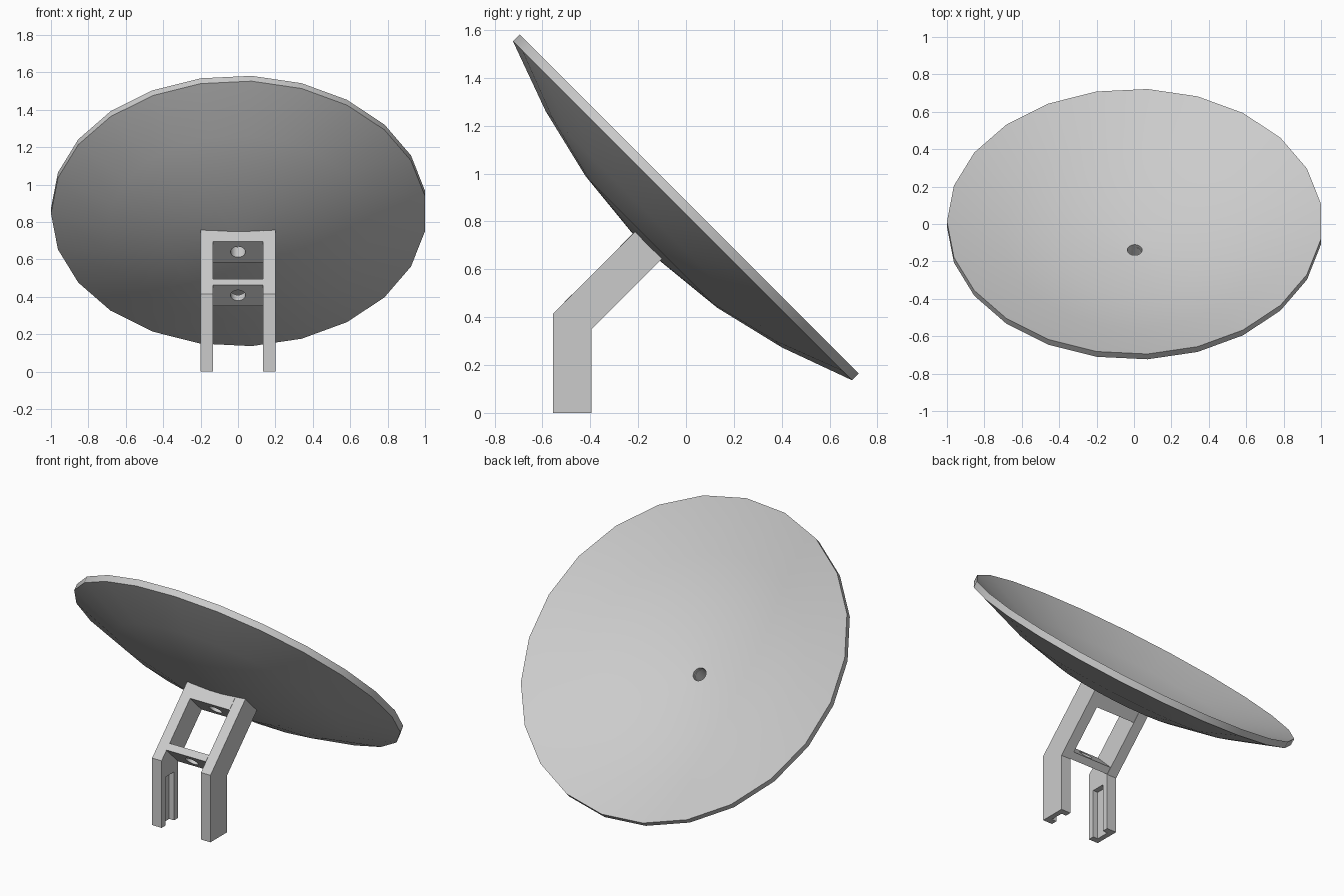
import bpy, bmesh, math
from mathutils import Matrix

if "Cube" in bpy.data.objects:
    bpy.data.objects.remove(bpy.data.objects["Cube"], do_unlink=True)

# One plain grey for everything
grey = bpy.data.materials.new("light_grey")
grey.use_nodes = True
colour = (0.6, 0.6, 0.6, 1)
grey.diffuse_color = colour
grey.node_tree.nodes["Principled BSDF"].inputs["Base Color"].default_value = colour

# Tilted frame: origin at the rim centre, local z along the dish axis
TILT = Matrix.Translation((0, -0.015, 0.845)) @ Matrix.Rotation(math.radians(-45), 4, 'X')
SIDES = 23
HOLE = 0.04
HALF = 0.2      # half width of the mount
INNER = 0.135   # inner face of the legs


def make(name, bm, matrix=Matrix()):
    bmesh.ops.recalc_face_normals(bm, faces=bm.faces)
    bm.transform(matrix)
    mesh = bpy.data.meshes.new(name)
    bm.to_mesh(mesh)
    bm.free()
    mesh.materials.append(grey)
    obj = bpy.data.objects.new(name, mesh)
    bpy.context.collection.objects.link(obj)
    return obj


def box(name, lo, hi, matrix=Matrix()):
    bm = bmesh.new()
    bmesh.ops.create_cube(bm, size=1)
    for v in bm.verts:
        v.co = [l + (c + 0.5) * (h - l) for c, l, h in zip(v.co, lo, hi)]
    return make(name, bm, matrix)


def activate(obj):
    bpy.ops.object.select_all(action='DESELECT')
    obj.select_set(True)
    bpy.context.view_layer.objects.active = obj


def cut(obj, cutter):
    activate(obj)
    mod = obj.modifiers.new("cut", 'BOOLEAN')
    mod.operation = 'DIFFERENCE'
    mod.solver = 'EXACT'
    mod.object = cutter
    bpy.ops.object.modifier_apply(modifier=mod.name)
    bpy.data.objects.remove(cutter, do_unlink=True)


# Dish: revolved shell with a centre hole
outer = [(HOLE, -0.215), (0.09, -0.214), (0.39, -0.184), (0.70, -0.11), (1.004, 0)]
profile = outer + [(r, a + 0.04) for r, a in reversed(outer)]
bm = bmesh.new()
rings = []
for r, a in profile:
    angles = [math.pi + math.tau * i / SIDES for i in range(SIDES)]
    rings.append([bm.verts.new((r * math.cos(t) + 0.004, r * math.sin(t), a)) for t in angles])
for k, ring in enumerate(rings):
    after = rings[(k + 1) % len(rings)]
    for i in range(SIDES):
        j = (i + 1) % SIDES
        bm.faces.new((ring[i], ring[j], after[j], after[i]))
parts = [make("dish", bm, TILT)]

# Bent legs, each with a slot in its inner face open at the bottom
leg_outline = [(-0.555, 0), (-0.395, 0), (-0.395, 0.35),
               (-0.095, 0.65), (-0.208, 0.762), (-0.555, 0.415)]
for side, name in ((1, "left"), (-1, "right")):
    bm = bmesh.new()
    face = bm.faces.new([bm.verts.new((side * INNER, y, z)) for y, z in leg_outline])
    ext = bmesh.ops.extrude_face_region(bm, geom=[face])
    moved = [v for v in ext["geom"] if isinstance(v, bmesh.types.BMVert)]
    bmesh.ops.translate(bm, verts=moved, vec=(side * (HALF - INNER), 0, 0))
    leg = make(name + "_leg", bm)
    xs = sorted((side * 0.1, side * (INNER + 0.033)))
    cut(leg, box("slot_cutter", (xs[0], -0.517, -0.1), (xs[1], -0.433, 0.3)))
    parts.append(leg)

# Crossbars between the legs, drilled along the dish axis
for name, low, high in (("upper_crossbar", -0.29, -0.195), ("lower_crossbar", -0.618, -0.575)):
    bar = box(name, (-INNER, -0.0795, low), (INNER, 0.0795, high), TILT)
    bm = bmesh.new()
    bmesh.ops.create_cone(bm, cap_ends=True, segments=SIDES, radius1=HOLE, radius2=HOLE, depth=0.4,
                          matrix=Matrix.Translation((0, 0, (low + high) / 2)))
    cut(bar, make("hole_cutter", bm, TILT))
    parts.append(bar)

# Smooth shading with sharp edges kept
for obj in parts:
    activate(obj)
    bpy.ops.object.shade_smooth_by_angle(angle=math.radians(30))
